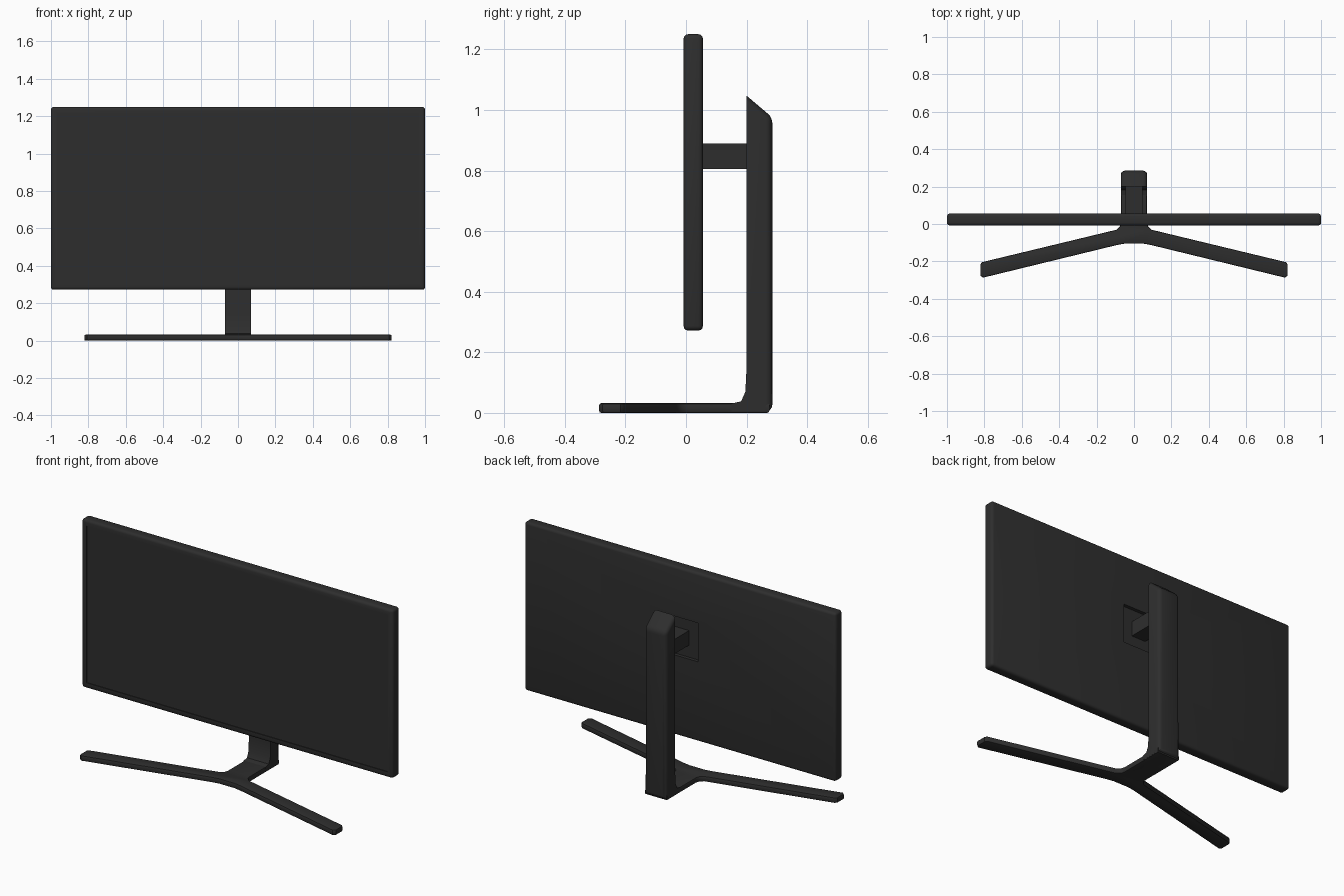
import bpy, bmesh, math
from mathutils import Vector

if "Cube" in bpy.data.objects:
    bpy.data.objects.remove(bpy.data.objects["Cube"])

mat = bpy.data.materials.new("charcoal plastic")
mat.diffuse_color = (0.027, 0.027, 0.027, 1)
mat.use_nodes = True
mat.node_tree.nodes["Principled BSDF"].inputs["Base Color"].default_value = mat.diffuse_color


def new_object(name, bm):
    bmesh.ops.recalc_face_normals(bm, faces=bm.faces[:])
    me = bpy.data.meshes.new(name)
    bm.to_mesh(me)
    bm.free()
    ob = bpy.data.objects.new(name, me)
    bpy.context.collection.objects.link(ob)
    me.materials.append(mat)
    return ob


def activate(ob):
    bpy.ops.object.select_all(action='DESELECT')
    ob.select_set(True)
    bpy.context.view_layer.objects.active = ob


def smooth(ob):
    activate(ob)
    bpy.ops.object.shade_smooth_by_angle(angle=math.radians(35))


def box(name, lo, hi):
    bm = bmesh.new()
    bmesh.ops.create_cube(bm, size=1)
    for v in bm.verts:
        v.co = [(a + b) / 2 + c * (b - a) for a, b, c in zip(lo, hi, v.co)]
    return new_object(name, bm)


def prism(name, pts, vec):
    """Extrude a flat outline along a vector."""
    bm = bmesh.new()
    face = bm.faces.new([bm.verts.new(p) for p in pts])
    ret = bmesh.ops.extrude_face_region(bm, geom=[face])
    moved = [g for g in ret["geom"] if isinstance(g, bmesh.types.BMVert)]
    bmesh.ops.translate(bm, verts=moved, vec=Vector(vec))
    return new_object(name, bm)


def bevel(ob, test, width, segments=3):
    bm = bmesh.new()
    bm.from_mesh(ob.data)
    edges = [e for e in bm.edges if test(e)]
    bmesh.ops.bevel(bm, geom=edges, offset=width, segments=segments,
                    profile=0.5, affect='EDGES', clamp_overlap=True)
    bm.to_mesh(ob.data)
    bm.free()


def cut(ob, cutter):
    mod = ob.modifiers.new("cut", 'BOOLEAN')
    mod.operation = 'DIFFERENCE'
    mod.solver = 'EXACT'
    mod.object = cutter
    activate(ob)
    bpy.ops.object.modifier_apply(modifier=mod.name)
    bpy.data.objects.remove(cutter)


# screen housing with display recess in front and mount recess behind
F, B = -0.008, 0.056
screen = box("screen_housing", (-1, F, 0.272), (1, B, 1.25))
bevel(screen, lambda e: True, 0.015)
cut(screen, box("display_cutter", (-0.967, F - 0.1, 0.305), (0.967, F + 0.004, 1.217)))
cut(screen, box("mount_cutter", (-0.115, B - 0.02, 0.735), (0.115, B + 0.1, 0.96)))
smooth(screen)

# arm joining the screen to the column
box("mount_arm", (-0.045, B - 0.025, 0.805), (0.045, 0.215, 0.89))

# upright column with slanted top and a flared front foot
W = 0.07
profile = [(0.2, 1.047), (0.285, 0.975), (0.285, 0.005), (0.15, 0.005),
           (0.15, 0.031), (0.182, 0.038), (0.196, 0.07), (0.2, 0.15)]
column = prism("stand_column", [(-W, y, z) for y, z in profile], (2 * W, 0, 0))


def back_edge(e):
    a, b = (v.co for v in e.verts)
    return min(a.y, b.y) > 0.28 or (abs(a.x - b.x) < 1e-4 and min(a.z, b.z) > 0.97)


bevel(column, back_edge, 0.022, 4)
smooth(column)

# Y-shaped base: spine under the column and two swept legs
half = [(0.07, 0.275), (0.07, 0.01), (0.075, -0.012), (0.095, -0.031),
        (0.812, -0.204), (0.822, -0.216), (0.822, -0.275), (0.808, -0.287),
        (0.09, -0.112), (0.05, -0.105)]
outline = half + [(-x, y) for x, y in reversed(half)]
base = prism("stand_base", [(x, y, 0) for x, y in outline], (0, 0, 0.032))
bevel(base, lambda e: abs(e.verts[0].co.z - e.verts[1].co.z) < 1e-4, 0.007, 2)
smooth(base)
